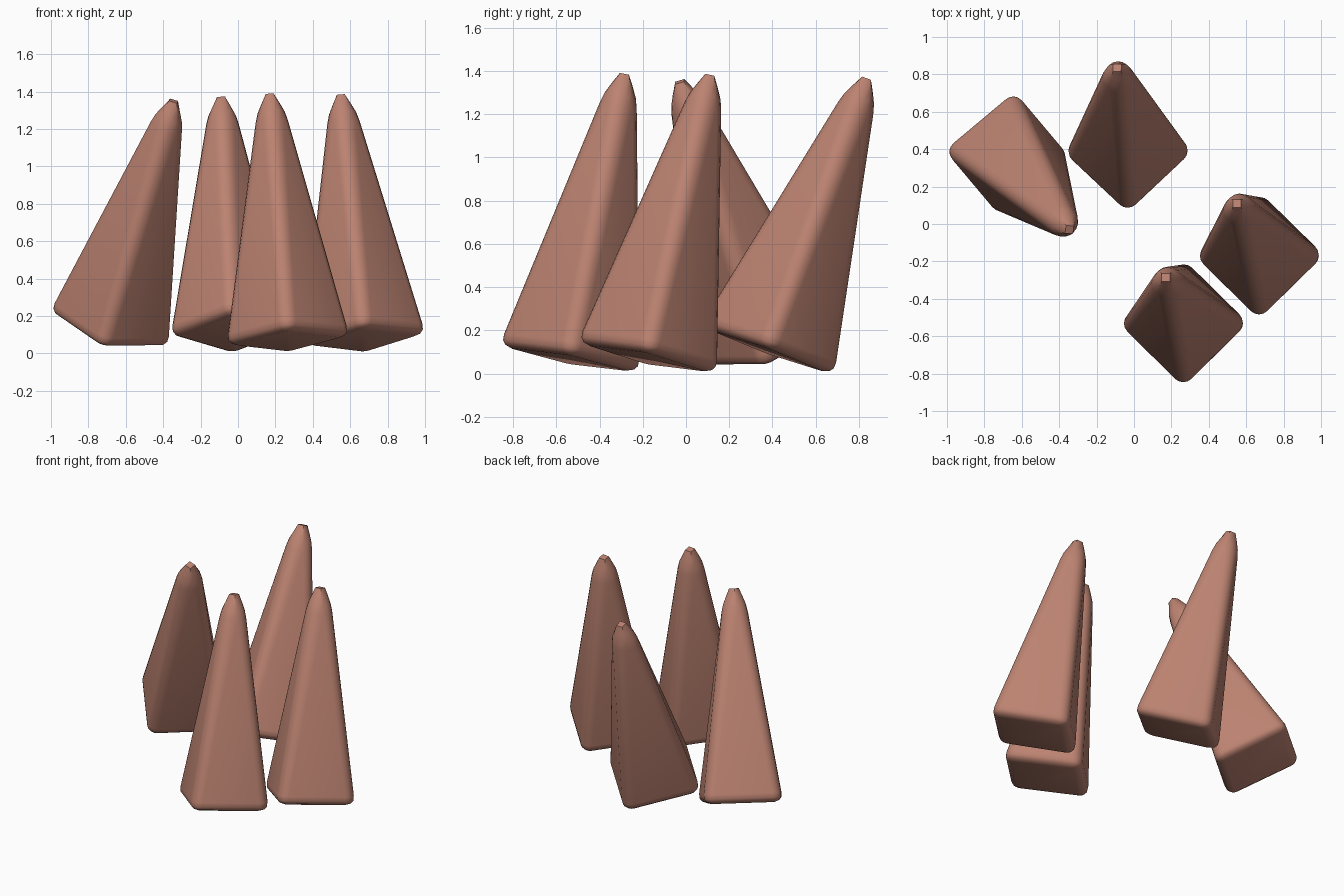
import bpy, bmesh
from math import pi, cos, sin, radians
from mathutils import Vector, Matrix

cube = bpy.data.objects.get("Cube")
if cube:
    bpy.data.objects.remove(cube, do_unlink=True)

# Single clay colour
clay = bpy.data.materials.new("clay_brown")
clay.use_nodes = True
COLOR = (0.50, 0.225, 0.165, 1)
clay.diffuse_color = COLOR
clay.node_tree.nodes["Principled BSDF"].inputs["Base Color"].default_value = COLOR

LENGTH = 1.35
SEGMENTS = 4

# Cross-sections: height, half width, corner radius, roundness of the corner
PROFILE = [
    (0, 0.20, 0.03, 1),
    (0.012, 0.228, 0.045, 1),
    (0.03, 0.242, 0.06, 1),
    (0.06, 0.244, 0.065, 1),
    (LENGTH - 0.15, 0.082, 0.07, 1),
    (LENGTH - 0.10, 0.071, 0.066, 1),
    (LENGTH - 0.05, 0.052, 0.052, 0.8),
    (LENGTH, 0.031, 0.031, 0),
]


def rounded_square(half, radius, bulge):
    """Outline of a square whose corners go from cut (0) to round (1)."""
    points = []
    for side in range(4):
        turn = Matrix.Rotation(side * pi / 2, 2)
        for i in range(SEGMENTS + 1):
            t = i / SEGMENTS
            arc = Vector((cos(t * pi / 2), sin(t * pi / 2)))
            cut = Vector((1 - t, t))
            inner = Vector((half - radius, half - radius))
            points.append(turn @ (inner + radius * cut.lerp(arc, bulge)))
    return points


def spike(name, base, tip, yaw=0):
    """Tapered, round-edged spike leaning from base centre to tip."""
    bm = bmesh.new()
    rings = [[bm.verts.new((p.x, p.y, z)) for p in rounded_square(a, r, b)]
             for z, a, r, b in PROFILE]
    n = len(rings[0])
    for low, high in zip(rings, rings[1:]):
        for i in range(n):
            j = (i + 1) % n
            bm.faces.new((low[i], low[j], high[j], high[i]))
    bm.faces.new(rings[0][::-1])
    bm.faces.new(rings[-1])
    bmesh.ops.remove_doubles(bm, verts=bm.verts, dist=0.0005)
    axis = Vector(tip) - Vector(base)
    lean = Vector((0, 0, 1)).rotation_difference(axis).to_matrix().to_4x4()
    spin = Matrix.Rotation(radians(45 + yaw), 4, 'Z')
    stretch = Matrix.Diagonal((1, 1, axis.length / LENGTH, 1))
    bm.transform(Matrix.Translation(base) @ lean @ spin @ stretch)
    mesh = bpy.data.meshes.new(name)
    bm.to_mesh(mesh)
    bm.free()
    mesh.materials.append(clay)
    obj = bpy.data.objects.new(name, mesh)
    bpy.context.collection.objects.link(obj)
    bpy.ops.object.select_all(action='DESELECT')
    obj.select_set(True)
    bpy.context.view_layer.objects.active = obj
    bpy.ops.object.shade_smooth_by_angle(angle=radians(40))


spike("front_spike", (0.268, -0.54, 0.065), (0.17, -0.285, 1.385))
spike("left_spike", (0.675, -0.18, 0.07), (0.55, 0.11, 1.38))
spike("back_spike", (-0.03, 0.375, 0.105), (-0.09, 0.835, 1.365))
spike("right_spike", (-0.69, 0.39, 0.125), (-0.345, -0.03, 1.35), yaw=-5)
